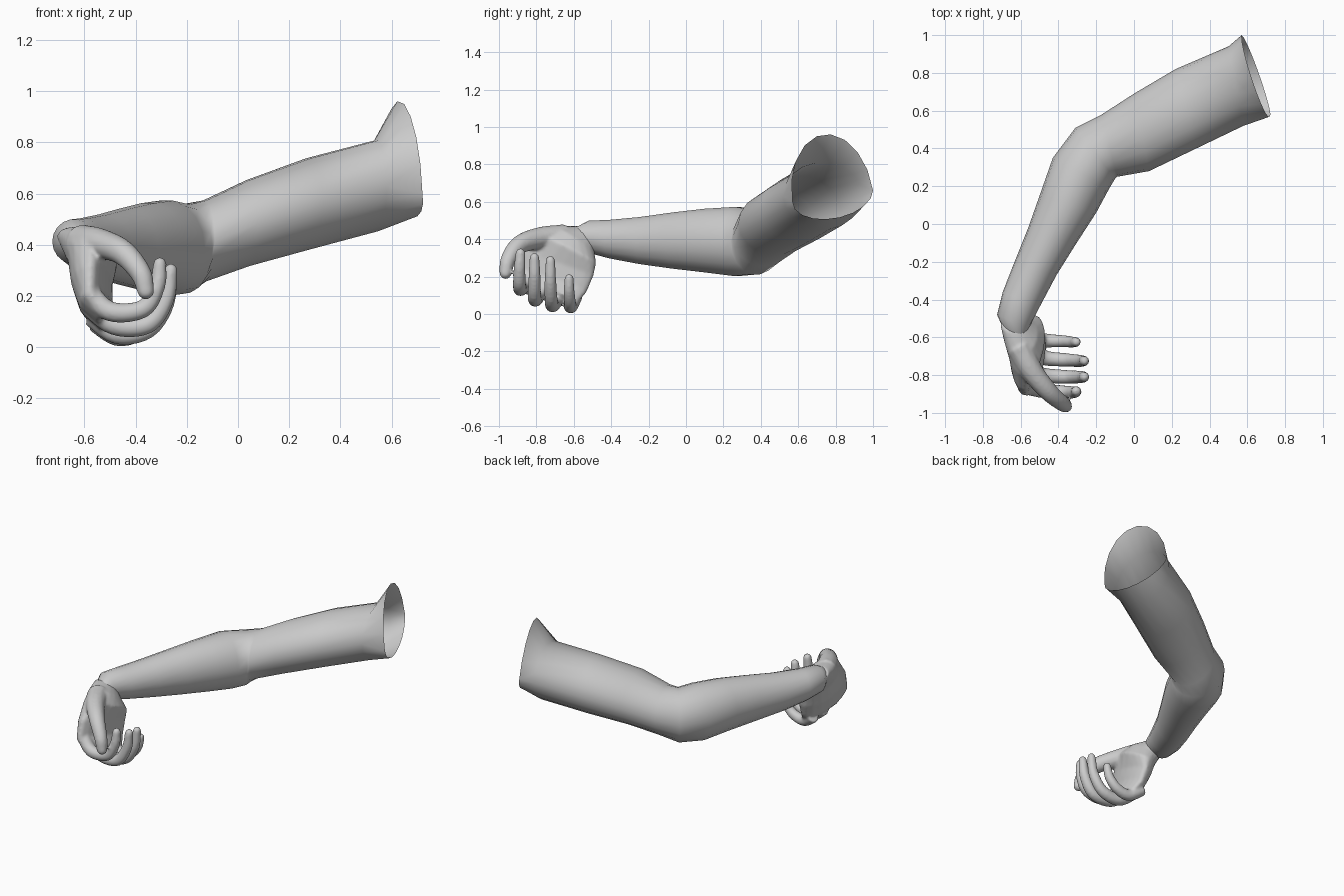
import bpy, bmesh, math
from mathutils import Vector

if "Cube" in bpy.data.objects:
    bpy.data.objects.remove(bpy.data.objects["Cube"])


def loft(bm, rings, caps):
    """Skin a list of equally sized point rings."""
    vs = [[bm.verts.new(p) for p in r] for r in rings]
    n = len(vs[0])
    for a, b in zip(vs, vs[1:]):
        for i in range(n):
            j = (i + 1) % n
            bm.faces.new((a[i], a[j], b[j], b[i]))
    if caps:
        bm.faces.new(vs[0][::-1])
        bm.faces.new(vs[-1])


def oval(a, b, up, down, n=18):
    """Oval ring across a-b with separate extents above and below."""
    a, b = Vector(a), Vector(b)
    c, u = (a + b) / 2, (a - b) / 2
    pts = []
    for i in range(n):
        t = 2 * math.pi * i / n
        s = math.sin(t)
        pts.append(c + u * math.cos(t) + (Vector(up) * s if s > 0 else Vector(down) * -s))
    return pts


def spline(pts, steps=5):
    """Catmull-Rom through (x, y, z, radius) points."""
    p = [Vector(q) for q in pts]
    p = [2 * p[0] - p[1]] + p + [2 * p[-1] - p[-2]]
    out = []
    for i in range(1, len(p) - 2):
        a, b, c, d = p[i - 1:i + 3]
        for k in range(steps):
            t = k / steps
            out.append(0.5 * (2 * b + (c - a) * t + (2 * a - 5 * b + 4 * c - d) * t * t
                              + (3 * b - a - 3 * c + d) * t ** 3))
    return out + [p[-2]]


def digit(bm, pts):
    """Tapered tube with a rounded tip."""
    path = spline(pts)
    pos = [q.to_3d() for q in path]
    rad = [q[3] for q in path]
    d, tip, r = (pos[-1] - pos[-2]).normalized(), pos[-1], rad[-1]
    for k in (30, 55, 78):
        pos.append(tip + d * r * math.sin(math.radians(k)))
        rad.append(r * math.cos(math.radians(k)))
    rings = []
    for i, c in enumerate(pos):
        t = (pos[min(i + 1, len(pos) - 1)] - pos[max(i - 1, 0)]).normalized()
        v = t.cross(Vector((0, 1, 0.3))).normalized()
        u = v.cross(t)
        rings.append([c + rad[i] * (u * math.cos(k * math.pi / 6) + v * math.sin(k * math.pi / 6))
                      for k in range(12)])
    loft(bm, rings, True)


def finish(bm, name):
    bmesh.ops.recalc_face_normals(bm, faces=bm.faces)
    for f in bm.faces:
        f.smooth = True
    me = bpy.data.meshes.new(name)
    bm.to_mesh(me)
    bm.free()
    ob = bpy.data.objects.new(name, me)
    bpy.context.collection.objects.link(ob)
    return ob


# Arm: outer x, y, inner x, y, bottom z, top z of each section
sections = [
    (.50, .94, .58, .52, .45, .81), (.22, .82, .33, .40, .38, .74),
    (.00, .69, .08, .28, .315, .655), (-.17, .58, -.09, .25, .255, .575),
    (-.31, .51, -.10, .24, .21, .56), (-.43, .35, -.13, .19, .20, .575),
    (-.50, .15, -.20, .06, .22, .565), (-.56, -.02, -.31, -.11, .24, .545),
    (-.64, -.22, -.41, -.27, .265, .52), (-.695, -.36, -.50, -.44, .295, .505),
    (-.725, -.48, -.555, -.55, .325, .50), (-.69, -.56, -.57, -.59, .36, .47)]
rings = [oval((.57, 1.0, .66), (.72, .57, .60), (-.01, -.05, .33), (.02, .0, -.12))]
for ax, ay, bx, by, lo, hi in sections:
    h = (hi - lo) / 2
    m = (hi + lo) / 2
    rings.append(oval((ax, ay, m), (bx, by, m), (0, 0, h), (0, 0, -h)))
bm = bmesh.new()
loft(bm, rings, False)
finish(bm, "arm")

# Palm: little-finger edge, index edge, back-of-hand and palm-side thickness
bm = bmesh.new()
palm = [
    ((-.64, -.47, .40), (-.64, -.57, .47), (-.07, 0, 0), (.06, 0, 0)),
    ((-.58, -.49, .34), (-.60, -.69, .47), (-.10, 0, -.01), (.08, 0, 0)),
    ((-.53, -.48, .27), (-.575, -.80, .43), (-.11, 0, -.02), (.08, 0, .01)),
    ((-.52, -.495, .20), (-.575, -.88, .33), (-.10, 0, -.03), (.05, 0, .01)),
    ((-.51, -.53, .12), (-.58, -.91, .22), (-.065, 0, -.04), (.045, 0, .02)),
    ((-.48, -.58, .06), (-.53, -.91, .14), (-.03, 0, -.035), (.03, 0, .03))]
loft(bm, [oval(*p) for p in palm], True)

# Curled fingers and thumb: x, y, z, radius
digits = [
    [(-.59, -.85, .22, .042), (-.50, -.88, .14, .04), (-.37, -.89, .15, .036), (-.315, -.89, .24, .032), (-.305, -.885, .325, .027)],
    [(-.58, -.77, .16, .042), (-.48, -.80, .085, .04), (-.35, -.81, .09, .037), (-.28, -.81, .19, .033), (-.262, -.81, .30, .027)],
    [(-.57, -.68, .12, .042), (-.47, -.71, .05, .04), (-.35, -.72, .07, .036), (-.28, -.725, .17, .032), (-.262, -.725, .285, .026)],
    [(-.56, -.59, .10, .04), (-.47, -.615, .04, .037), (-.38, -.62, .06, .033), (-.325, -.625, .12, .03), (-.305, -.625, .19, .025)],
    [(-.61, -.65, .41, .07), (-.54, -.78, .405, .06), (-.45, -.89, .37, .05), (-.38, -.95, .29, .042), (-.36, -.965, .22, .034)]]
for pts in digits:
    digit(bm, pts)
hand = finish(bm, "hand")

# Blend palm and digits into one skin
rm = hand.modifiers.new("blend", 'REMESH')
rm.mode = 'VOXEL'
rm.voxel_size = 0.009
rm.use_smooth_shade = True
sm = hand.modifiers.new("soften", 'SMOOTH')
sm.factor = 0.5
sm.iterations = 5
